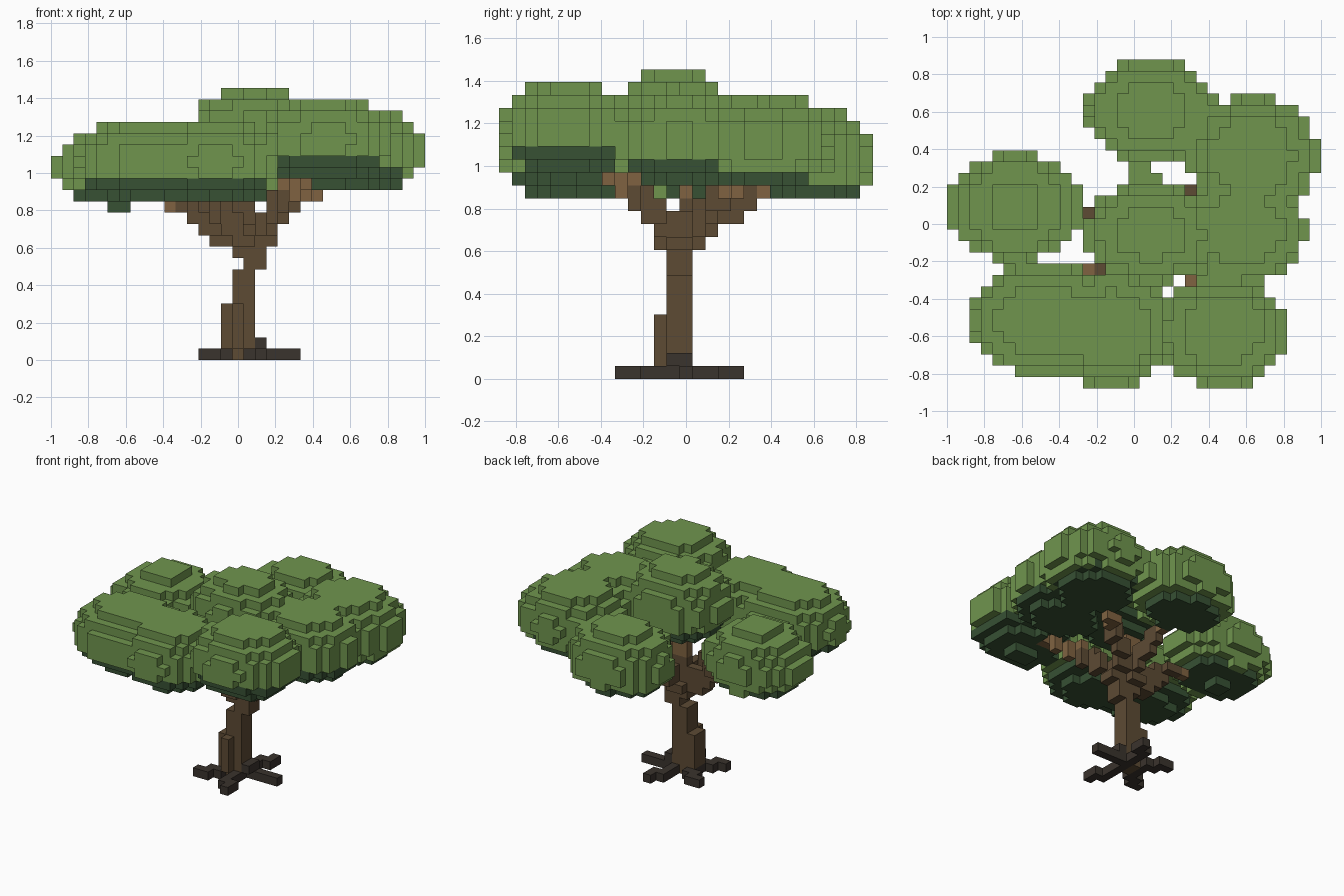
import bpy, bmesh, math
from mathutils import Vector

if "Cube" in bpy.data.objects:
    bpy.data.objects.remove(bpy.data.objects["Cube"])

S = 2 / 33  # voxel edge; x and y voxels centred on multiples of S, z voxels rest on 0


def material(name, rgb):
    m = bpy.data.materials.new(name)
    m.diffuse_color = (*rgb, 1)
    m.use_nodes = True
    m.node_tree.nodes["Principled BSDF"].inputs["Base Color"].default_value = m.diffuse_color
    return m


LEAF = material("leaf green", (0.162, 0.302, 0.076))
SHADE = material("dark leaf green", (0.038, 0.082, 0.034))
BARK = material("bark brown", (0.109, 0.069, 0.034))
TWIG = material("light branch brown", (0.215, 0.124, 0.053))
ROOT = material("dark root brown", (0.042, 0.033, 0.026))

filled = {}   # voxel -> material
parts = {}    # part name -> voxels


def cell(x, y, z):
    return (round(x / S), round(y / S), math.floor(z / S + 1e-6))


def centre(v):
    return Vector((v[0] * S, v[1] * S, (v[2] + 0.5) * S))


def put(part, v, mat):
    if v not in filled and v[2] >= 0:
        filled[v] = mat
        parts.setdefault(part, []).append(v)


def box(part, x0, x1, y0, y1, z0, z1, mat):
    for i in range(x0, x1 + 1):
        for j in range(y0, y1 + 1):
            for k in range(z0, z1 + 1):
                put(part, (i, j, k), mat)


def limb(part, a, b, rule, thick=0):
    a, b = Vector(a), Vector(b)
    n = 40
    for t in range(n + 1):
        p = a.lerp(b, t / n)
        v = cell(*p)
        put(part, v, rule(v))
        if t / n < thick:   # doubled near the fork
            put(part, (v[0], v[1], v[2] + 1), rule(v))


# trunk with a slightly wider foot, stepping sideways as it rises
box("trunk", 0, 0, -1, 0, 0, 0, BARK)
box("trunk", 0, 1, -1, 0, 1, 7, BARK)
box("trunk", -1, -1, -1, 0, 1, 4, BARK)
box("trunk", 0, 0, -2, -2, 1, 4, BARK)
box("trunk", 1, 2, -1, 0, 8, 8, BARK)
box("trunk", 0, 2, -1, 0, 9, 9, BARK)
box("trunk", -2, 3, -1, 0, 10, 10, BARK)
box("trunk", 0, 1, -2, 1, 10, 10, BARK)

# five roots radiating on the ground
for n in range(5):
    a = math.radians(72 * n)
    limb("roots", (0.03, -0.03, 0.01),
         (0.03 + 0.28 * math.cos(a), -0.03 + 0.28 * math.sin(a), 0.01), lambda v: ROOT)
box("roots", 2, 2, -1, 0, 1, 1, ROOT)

# branches spreading from the fork, lighter towards the tips
for tip in [(-0.36, 0.05, 0.84), (-0.30, -0.31, 0.93), (0.41, -0.42, 1.01),
            (0.43, 0.26, 0.93), (0.06, 0.39, 0.90)]:
    limb("branches", (0.05, -0.03, 0.61), tip,
         lambda v: TWIG if v[2] >= 14 or max(abs(v[0]), abs(v[1])) >= 6 else BARK, 0.75)
box("branches", 0, 1, 0, 0, 11, 13, BARK)
box("branches", 0, 1, 0, 0, 14, 16, TWIG)

# leaf clusters: centre, radii (x, y, up, down) and how far out the dark underside reaches
clusters = {
    "leaves_left": ((-0.636, 0.09, 1.03), (0.355, 0.30, 0.235, 0.22), 0.68),
    "leaves_front_left": ((-0.48, -0.51, 1.06), (0.39, 0.31, 0.24, 0.22), 0.9),
    "leaves_front_middle": ((-0.12, -0.56, 1.06), (0.35, 0.31, 0.24, 0.22), 1),
    "leaves_front_right": ((0.47, -0.575, 1.17), (0.355, 0.30, 0.25, 0.24), 1),
    "leaves_right": ((0.57, -0.03, 1.12), (0.355, 0.30, 0.235, 0.235), 0.9),
    "leaves_back_right": ((0.636, 0.364, 1.12), (0.355, 0.32, 0.235, 0.235), 0.75),
    "leaves_back": ((0.09, 0.606, 1.04), (0.355, 0.28, 0.245, 0.22), 0.68),
    "leaves_middle": ((0.09, -0.05, 1.21), (0.355, 0.28, 0.25, 0.25), 0.9),
}
for name, (c, r, rim) in clusters.items():
    lo = cell(*(c[n] - r[n] for n in range(3)))
    hi = cell(*(c[n] + r[n] for n in range(3)))
    for i in range(lo[0], hi[0] + 1):
        for j in range(lo[1], hi[1] + 1):
            for k in range(lo[2] - 1, hi[2] + 1):
                p = centre((i, j, k))
                flat = ((p.x - c[0]) / r[0]) ** 2 + ((p.y - c[1]) / r[1]) ** 2
                rise = (p.z - c[2]) / (r[2] if p.z > c[2] else r[3])
                if flat + rise ** 2 <= 1:
                    # underside of each cluster is dark inside its rim
                    low = p.z < c[2] - 0.1 and flat <= rim ** 2
                    put(name, (i, j, k), SHADE if low else LEAF)
box("leaves_back", 0, 1, 4, 5, 16, 17, LEAF)
box("leaves_back", 2, 2, 4, 4, 16, 17, LEAF)

# turn each part into a mesh, keeping only exposed voxel faces
AXES = [Vector(d) for d in ((1, 0, 0), (-1, 0, 0), (0, 1, 0),
                            (0, -1, 0), (0, 0, 1), (0, 0, -1))]
for name, voxels in parts.items():
    bm = bmesh.new()
    mats = []
    for v in voxels:
        mat = filled[v]
        if mat not in mats:
            mats.append(mat)
        for d in AXES:
            if tuple(int(v[n] + d[n]) for n in range(3)) in filled:
                continue
            u = Vector((d.y, d.z, d.x))
            w = d.cross(u)
            o = centre(v) + d * S / 2
            f = bm.faces.new([bm.verts.new(o + (u * a + w * b) * S / 2)
                              for a, b in ((-1, -1), (1, -1), (1, 1), (-1, 1))])
            f.material_index = mats.index(mat)
    bmesh.ops.remove_doubles(bm, verts=bm.verts, dist=1e-4)
    me = bpy.data.meshes.new(name)
    bm.to_mesh(me)
    bm.free()
    for m in mats:
        me.materials.append(m)
    bpy.context.collection.objects.link(bpy.data.objects.new(name, me))
